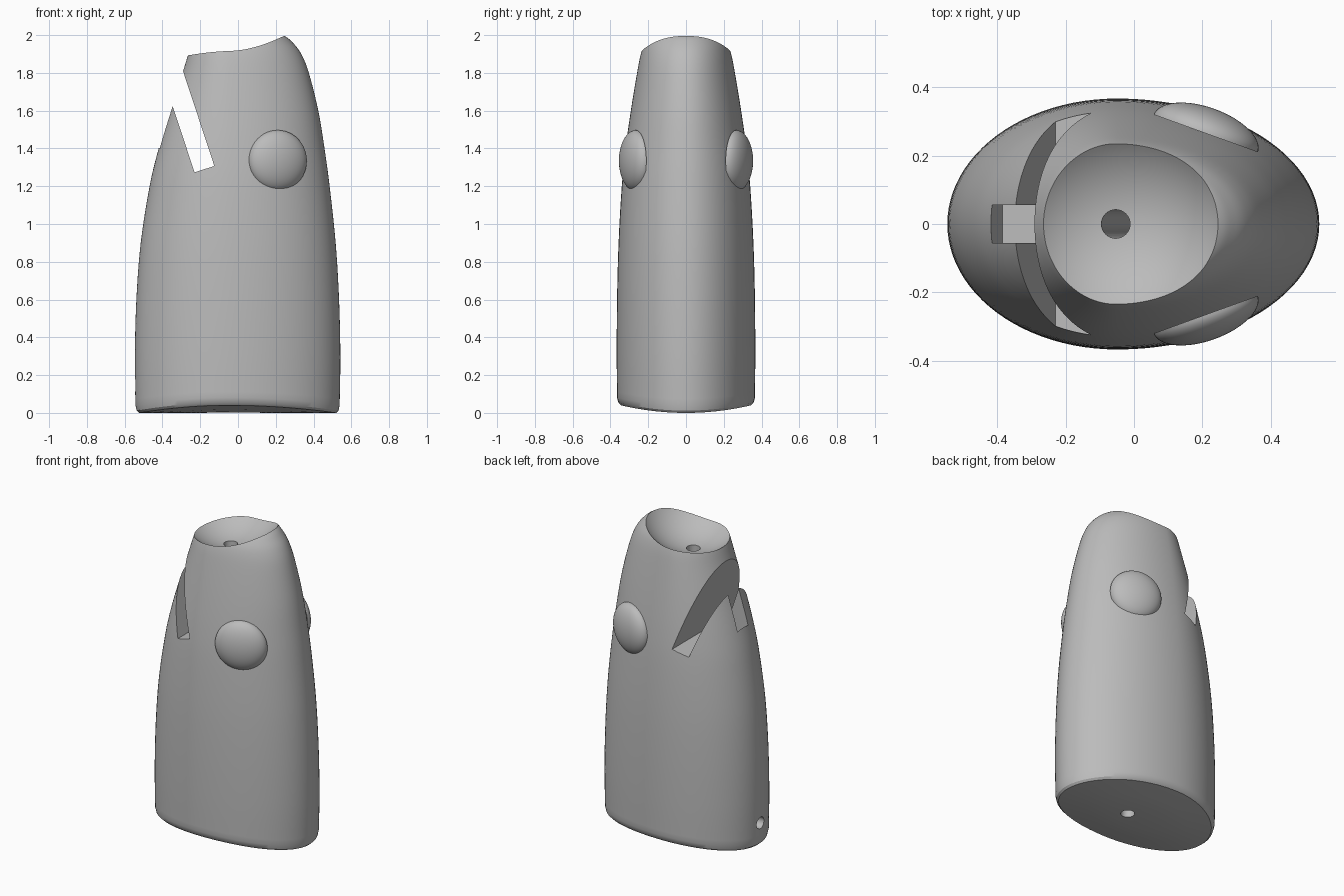
import bpy, bmesh, math
from mathutils import Vector, Matrix

old = bpy.data.objects.get("Cube")
if old:
    bpy.data.objects.remove(old)

grey = bpy.data.materials.new("plain grey")
grey.use_nodes = True
grey.diffuse_color = (0.5, 0.5, 0.5, 1)
grey.node_tree.nodes["Principled BSDF"].inputs["Base Color"].default_value = (0.5, 0.5, 0.5, 1)

SIDES = 96
CENTRE = -0.05   # x of the widest line of the egg-shaped section


def to_object(bm, name):
    bmesh.ops.recalc_face_normals(bm, faces=bm.faces)
    mesh = bpy.data.meshes.new(name)
    bm.to_mesh(mesh)
    bm.free()
    mesh.materials.append(grey)
    obj = bpy.data.objects.new(name, mesh)
    bpy.context.collection.objects.link(obj)
    return obj


def smooth(obj, degrees=30):
    bpy.ops.object.select_all(action='DESELECT')
    obj.select_set(True)
    bpy.context.view_layer.objects.active = obj
    bpy.ops.object.shade_smooth_by_angle(angle=math.radians(degrees))


def spline(a, b, c, d, t):
    return tuple(0.5 * (2 * q + (r - p) * t + (2 * p - 5 * q + 4 * r - s) * t ** 2
                        + (3 * q - p - 3 * r + s) * t ** 3)
                 for p, q, r, s in zip(a, b, c, d))


def egg_ring(bm, z, left, right, half, scale=1.0):
    ring = []
    for i in range(SIDES):
        a = 2 * math.pi * i / SIDES
        c, s = math.cos(a), math.sin(a)
        x = CENTRE + scale * c * (right - CENTRE if c > 0 else CENTRE - left)
        y = scale * half * s
        # the underside bows up towards both long sides
        lift = 0.045 * (y / 0.365) ** 2 * max(0, 1 - z / 0.4)
        ring.append(bm.verts.new((x, y, z + lift)))
    return ring


def bridge(bm, low, high):
    for i in range(SIDES):
        j = (i + 1) % SIDES
        bm.faces.new((low[i], low[j], high[j], high[i]))


# Body sections: height, left end, right end, half width
sections = [
    (0.04, -0.543, 0.538, 0.365), (0.3, -0.546, 0.542, 0.367),
    (0.6, -0.538, 0.535, 0.365), (0.9, -0.515, 0.517, 0.357),
    (1.2, -0.468, 0.485, 0.340), (1.4, -0.420, 0.458, 0.320),
    (1.6, -0.359, 0.425, 0.292), (1.8, -0.294, 0.375, 0.259),
    (1.9, -0.262, 0.335, 0.239), (1.96, -0.235, 0.290, 0.218),
    (2.0, -0.205, 0.238, 0.190), (2.05, -0.12, 0.12, 0.12),
]
bm = bmesh.new()
foot = (0, -0.522, 0.52, 0.345)
rings = [egg_ring(bm, *foot, scale=s) for s in (0.33, 0.66, 1.0)]
rings.append(egg_ring(bm, 0.012, -0.536, 0.532, 0.358))
last = len(sections) - 1
for i in range(last):
    pts = [sections[min(max(k, 0), last)] for k in range(i - 1, i + 3)]
    for step in range(5):
        rings.append(egg_ring(bm, *spline(*pts, step / 5)))
rings.append(egg_ring(bm, *sections[-1]))
for low, high in zip(rings, rings[1:]):
    bridge(bm, low, high)
bm.faces.new(rings[0])
bm.faces.new(rings[-1])
body = to_object(bm, "body")


def prism_cutter(name, profile, half_depth):
    bm = bmesh.new()
    face = bm.faces.new([bm.verts.new((x, -half_depth, z)) for x, z in profile])
    new = bmesh.ops.extrude_face_region(bm, geom=[face])["geom"]
    bmesh.ops.translate(bm, vec=(0, 2 * half_depth, 0),
                        verts=[v for v in new if isinstance(v, bmesh.types.BMVert)])
    return to_object(bm, name)


def rod_cutter(name, start, end, radius):
    start, end = Vector(start), Vector(end)
    axis = end - start
    bm = bmesh.new()
    turn = axis.to_track_quat('Z', 'Y').to_matrix().to_4x4()
    bmesh.ops.create_cone(bm, cap_ends=True, segments=32, radius1=radius, radius2=radius,
                          depth=axis.length,
                          matrix=Matrix.Translation((start + end) / 2) @ turn)
    return to_object(bm, name)


def ball_cutter(name, centre, radius):
    bm = bmesh.new()
    bmesh.ops.create_uvsphere(bm, u_segments=96, v_segments=64, radius=radius,
                              matrix=Matrix.Translation(centre))
    return to_object(bm, name)


def box_corners(corner, along, across):
    # four corners of a rectangle leaning with the slot
    up, side = Vector((-0.313, 0.95)), Vector((0.95, 0.313))
    p = Vector(corner)
    return [p, p + side * across, p + side * across + up * along, p + up * along]


cutters = [
    ball_cutter("cup_cutter", (-0.06, 0, 2.195), 0.365),
    prism_cutter("slot_cutter", box_corners((-0.23, 1.273), 0.7, 0.11), 0.6),
    prism_cutter("notch_cutter", box_corners((-0.385, 1.305), 0.42, 0.16), 0.055),
    rod_cutter("channel_cutter", (0.053, 0, -0.05), (-0.06, 0, 1.95), 0.042),
    rod_cutter("side_hole_cutter", (-0.7, 0, 0.15), (0.04, 0, 0.15), 0.038),
]
bpy.context.view_layer.objects.active = body
for cutter in cutters:
    mod = body.modifiers.new(cutter.name, 'BOOLEAN')
    mod.operation = 'DIFFERENCE'
    mod.solver = 'EXACT'
    mod.object = cutter
    bpy.ops.object.modifier_apply(modifier=mod.name)
for cutter in cutters:
    bpy.data.objects.remove(cutter)
smooth(body)

# Eyes: flattened half domes facing outwards on both sides
for name, side in (("right_eye", -1), ("left_eye", 1)):
    bm = bmesh.new()
    bmesh.ops.create_uvsphere(bm, u_segments=48, v_segments=32, radius=1)
    bmesh.ops.bisect_plane(bm, geom=bm.verts[:] + bm.edges[:] + bm.faces[:], dist=0.001,
                           plane_co=(0, 0, 0), plane_no=(0, 0, 1), clear_inner=True)
    bmesh.ops.holes_fill(bm, edges=[e for e in bm.edges if e.is_boundary])
    normal = Vector((0.34, 0.94 * side, 0))
    turn = normal.to_track_quat('Z', 'Y').to_matrix().to_4x4()
    place = Matrix.Translation((0.21, 0.265 * side, 1.335)) @ turn
    bmesh.ops.transform(bm, verts=bm.verts,
                        matrix=place @ Matrix.Diagonal((0.162, 0.162, 0.076, 1)))
    smooth(to_object(bm, name), 40)
